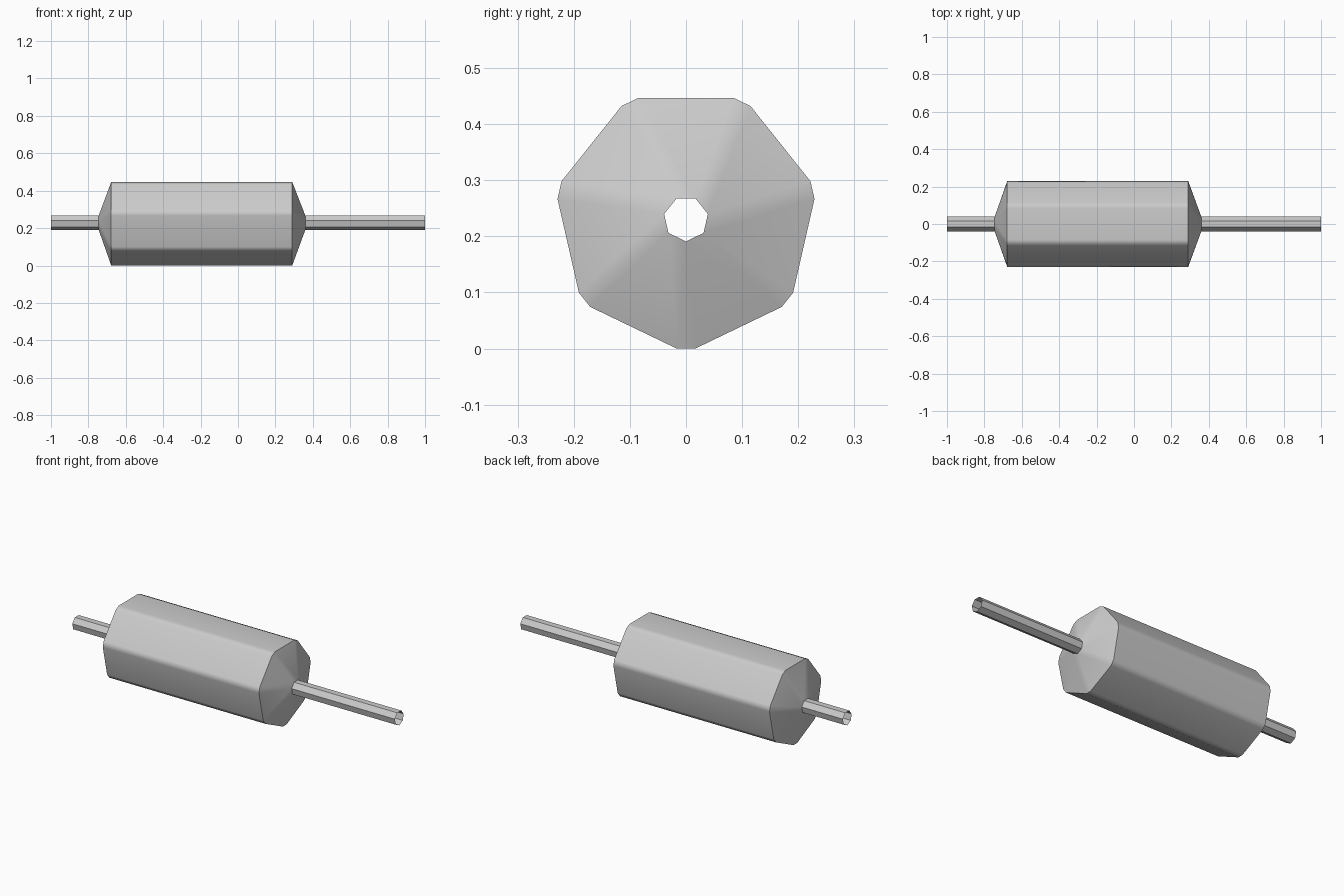
import bpy, bmesh, math
from mathutils import Vector

if "Cube" in bpy.data.objects:
    bpy.data.objects.remove(bpy.data.objects["Cube"])

CZ = 0.231      # axis height
SIDES = 7


def heptagon(r):
    return [Vector((r * math.cos(a), r * math.sin(a)))
            for a in (-math.pi / 2 + i * math.tau / SIDES for i in range(SIDES))]


def chamfered(r, d):
    # two points per corner, cut back by d along each side
    p, out = heptagon(r), []
    for i, c in enumerate(p):
        for n in (p[i - 1], p[(i + 1) % SIDES]):
            out.append(c + (n - c).normalized() * d)
    return out


bm = bmesh.new()


def ring(x, pts):
    return [bm.verts.new((x, p.x, p.y + CZ)) for p in pts]


def tube(a, b):
    n = len(a)
    for i in range(n):
        j = (i + 1) % n
        bm.faces.new((a[i], a[j], b[j], b[i]))


def cone(small, big):
    # single lead corner fans out to the two chamfer points of the body
    for i in range(SIDES):
        j = (i + 1) % SIDES
        bm.faces.new((small[i], big[2 * i], big[2 * i + 1]))
        bm.faces.new((small[i], big[2 * i + 1], big[2 * j], small[j]))


lead, body = heptagon(0.04), chamfered(0.239, 0.018)
left_end, left_root = ring(-1, lead), ring(-0.745, lead)
body_left, body_right = ring(-0.678, body), ring(0.29, body)
right_root, right_end = ring(0.36, lead), ring(1, lead)

# hollow leads, tapered shoulders and main body in one open shell
tube(left_end, left_root)
cone(left_root, body_left)
tube(body_left, body_right)
cone(right_root, body_right)
tube(right_root, right_end)
bmesh.ops.recalc_face_normals(bm, faces=bm.faces[:])
# make sure the shell faces outwards
f = max(bm.faces, key=lambda q: q.calc_center_median().z)
if f.normal.z < 0:
    bmesh.ops.reverse_faces(bm, faces=bm.faces[:])

mesh = bpy.data.meshes.new("component_body_with_leads")
bm.to_mesh(mesh)
bm.free()
obj = bpy.data.objects.new("component_body_with_leads", mesh)
bpy.context.collection.objects.link(obj)

# soft chamfers, flat main faces
bpy.context.view_layer.objects.active = obj
obj.select_set(True)
bpy.ops.object.shade_smooth_by_angle(angle=math.radians(35))
wn = obj.modifiers.new("weighted_normals", 'WEIGHTED_NORMAL')
wn.keep_sharp = True
